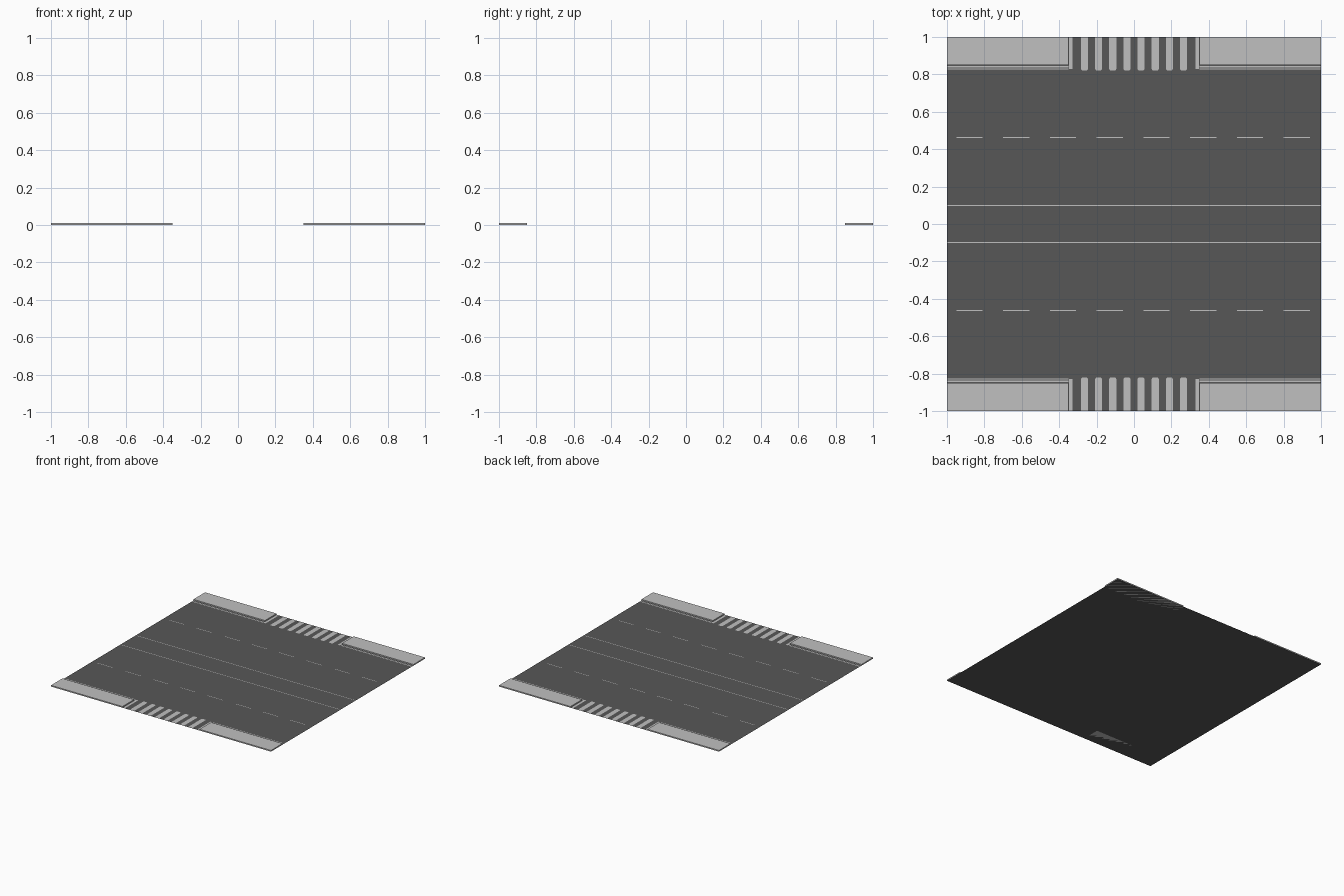
import bpy, bmesh

if "Cube" in bpy.data.objects:
    bpy.data.objects.remove(bpy.data.objects["Cube"])

def material(name, v):
    m = bpy.data.materials.new(name)
    m.diffuse_color = (v, v, v, 1)
    m.use_nodes = True
    m.node_tree.nodes["Principled BSDF"].inputs["Base Color"].default_value = m.diffuse_color
    return m

ASPHALT = material("asphalt grey", 0.095)
LIGHT = material("light grey", 0.53)

def make(name, polys, z, mat, height=0.0):
    """Flat polygons at height z, optionally extruded upwards."""
    bm = bmesh.new()
    for poly in polys:
        area = sum(a[0] * b[1] - b[0] * a[1] for a, b in zip(poly, poly[1:] + poly[:1]))
        pts = poly if area > 0 else poly[::-1]
        bottom = [bm.verts.new((x, y, z)) for x, y in pts]
        if height:
            top = [bm.verts.new((x, y, z + height)) for x, y in pts]
            bm.faces.new(top)
            bm.faces.new(bottom[::-1])
            n = len(pts)
            for i in range(n):
                j = (i + 1) % n
                bm.faces.new((bottom[i], bottom[j], top[j], top[i]))
        else:
            bm.faces.new(bottom)
    me = bpy.data.meshes.new(name)
    bm.to_mesh(me)
    bm.free()
    me.materials.append(mat)
    ob = bpy.data.objects.new(name, me)
    bpy.context.collection.objects.link(ob)
    return ob

def rect(x0, x1, y0, y1):
    return [(x0, y0), (x1, y0), (x1, y1), (x0, y1)]

def mirrored(polys, axes):
    """Repeat polygons over the given sign pairs."""
    return [[(x * sx, y * sy) for x, y in p] for p in polys for sx, sy in axes]

QUAD = [(1, 1), (-1, 1), (1, -1), (-1, -1)]
ENDS = [(1, 1), (1, -1)]
PAINT_Z = 0.0008

# Road surface
make("road", [rect(-1, 1, -1, 1)], 0, ASPHALT)

# Raised pavements at the four corners
make("pavement", mirrored([rect(0.35, 1, 0.85, 1)], QUAD), 0, LIGHT, 0.01)

# Double kerb lines along the road, and border strips beside the crossings
make("kerb_lines", mirrored([rect(0.35, 1, 0.826, 0.832),
                             rect(0.35, 1, 0.838, 0.844),
                             rect(0.328, 0.348, 0.828, 1)], QUAD), PAINT_Z, LIGHT)

# Zebra stripes with rounded inner ends
stripes = []
for i in range(8):
    c, w, r = (i - 3.5) * 0.0757, 0.019, 0.01
    stripes.append([(c - w, 1), (c - w, 0.82 + r), (c - w + 0.003, 0.82 + 0.003),
                    (c - w + r, 0.82), (c + w - r, 0.82), (c + w - 0.003, 0.82 + 0.003),
                    (c + w, 0.82 + r), (c + w, 1)])
make("zebra_stripes", mirrored(stripes, ENDS), PAINT_Z, LIGHT)

# Solid centre lines
make("centre_lines", mirrored([rect(-1, 1, 0.097, 0.102)], ENDS), PAINT_Z, LIGHT)

# Dashed lane lines
dashes = [rect(-0.95 + 0.25 * i, -0.81 + 0.25 * i, 0.461, 0.466) for i in range(8)]
make("lane_dashes", mirrored(dashes, ENDS), PAINT_Z, LIGHT)
